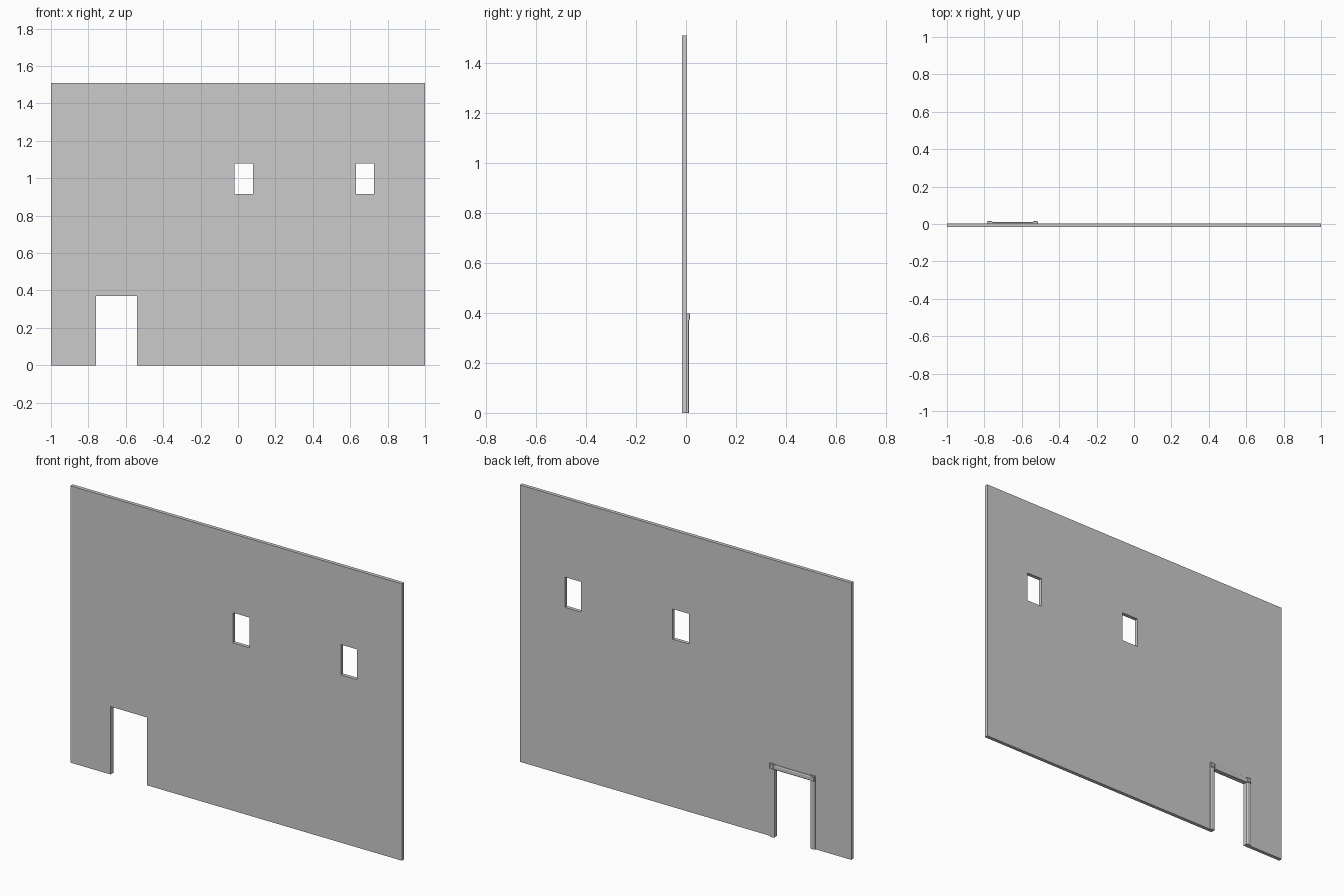
import bpy, bmesh
from mathutils import Matrix, Vector

if "Cube" in bpy.data.objects:
    bpy.data.objects.remove(bpy.data.objects["Cube"])

H = 1.51
BACK, FRONT = 0.004, -0.016            # wall faces
DOOR = (-0.758, -0.539, 0.0, 0.37)     # x0, x1, z0, z1
WINDOWS = [(-0.02, 0.08, 0.915, 1.08), (0.632, 0.728, 0.915, 1.08)]
TRIM = 0.026                           # casing width


def finish(bm, name):
    bmesh.ops.recalc_face_normals(bm, faces=bm.faces[:])
    me = bpy.data.meshes.new(name)
    bm.to_mesh(me)
    bm.free()
    ob = bpy.data.objects.new(name, me)
    bpy.context.collection.objects.link(ob)
    return ob


def prism(name, profile, start, across, along):
    """Sweep a (across, depth) profile along a straight vector."""
    bm = bmesh.new()
    pts = [Vector(start) + Vector(across) * a + Vector((0, d, 0)) for a, d in profile]
    face = bm.faces.new([bm.verts.new(p) for p in pts])
    ext = bmesh.ops.extrude_face_region(bm, geom=[face], use_keep_orig=True)
    bmesh.ops.translate(bm, vec=along,
                        verts=[v for v in ext["geom"] if isinstance(v, bmesh.types.BMVert)])
    return finish(bm, name)


# Wall panel: grid of cells, leaving out the openings, then given thickness
holes = [DOOR] + WINDOWS
xs = sorted({-1.0, 1.0, *[x for h in holes for x in h[:2]]})
zs = sorted({0.0, H, *[z for h in holes for z in h[2:]]})
bm = bmesh.new()
grid = [[bm.verts.new((x, FRONT, z)) for z in zs] for x in xs]
for i in range(len(xs) - 1):
    for j in range(len(zs) - 1):
        cx, cz = (xs[i] + xs[i + 1]) / 2, (zs[j] + zs[j + 1]) / 2
        if not any(h[0] < cx < h[1] and h[2] < cz < h[3] for h in holes):
            bm.faces.new([grid[i][j], grid[i + 1][j], grid[i + 1][j + 1], grid[i][j + 1]])
ext = bmesh.ops.extrude_face_region(bm, geom=bm.faces[:], use_keep_orig=True)
bmesh.ops.translate(bm, vec=(0, BACK - FRONT, 0),
                    verts=[v for v in ext["geom"] if isinstance(v, bmesh.types.BMVert)])
finish(bm, "wall_panel")

# Door casing on the back: chamfered legs and head
x0, x1, _, top = DOOR
casing = [(0, BACK), (0, 0.009), (0.005, 0.012), (TRIM - 0.005, 0.012),
          (TRIM, 0.009), (TRIM, BACK)]
prism("door_casing_left", casing, (x0 - TRIM, 0, 0), (1, 0, 0), (0, 0, top))
prism("door_casing_right", casing, (x1, 0, 0), (1, 0, 0), (0, 0, top))
prism("door_casing_head", casing, (x0, 0, top), (0, 0, 1), (x1 - x0, 0, 0))

# Corner blocks with a low tapered boss
for side, cx in (("left", x0 - TRIM / 2), ("right", x1 + TRIM / 2)):
    bm = bmesh.new()
    size = (TRIM + 0.002, 0.013 - BACK, TRIM + 0.004)
    centre = Vector((cx, (0.013 + BACK) / 2, top + TRIM / 2 + 0.002))
    bmesh.ops.create_cube(bm, size=1, matrix=Matrix.LocRotScale(centre, None, size))
    face = max(bm.faces, key=lambda f: f.calc_center_median().y)
    bmesh.ops.inset_region(bm, faces=[face], thickness=0.003)
    inner = max(bm.faces, key=lambda f: (round(f.calc_center_median().y, 5), f.calc_area()))
    bmesh.ops.inset_region(bm, faces=[inner], thickness=0.004, depth=0.003)
    finish(bm, f"door_corner_block_{side}")
